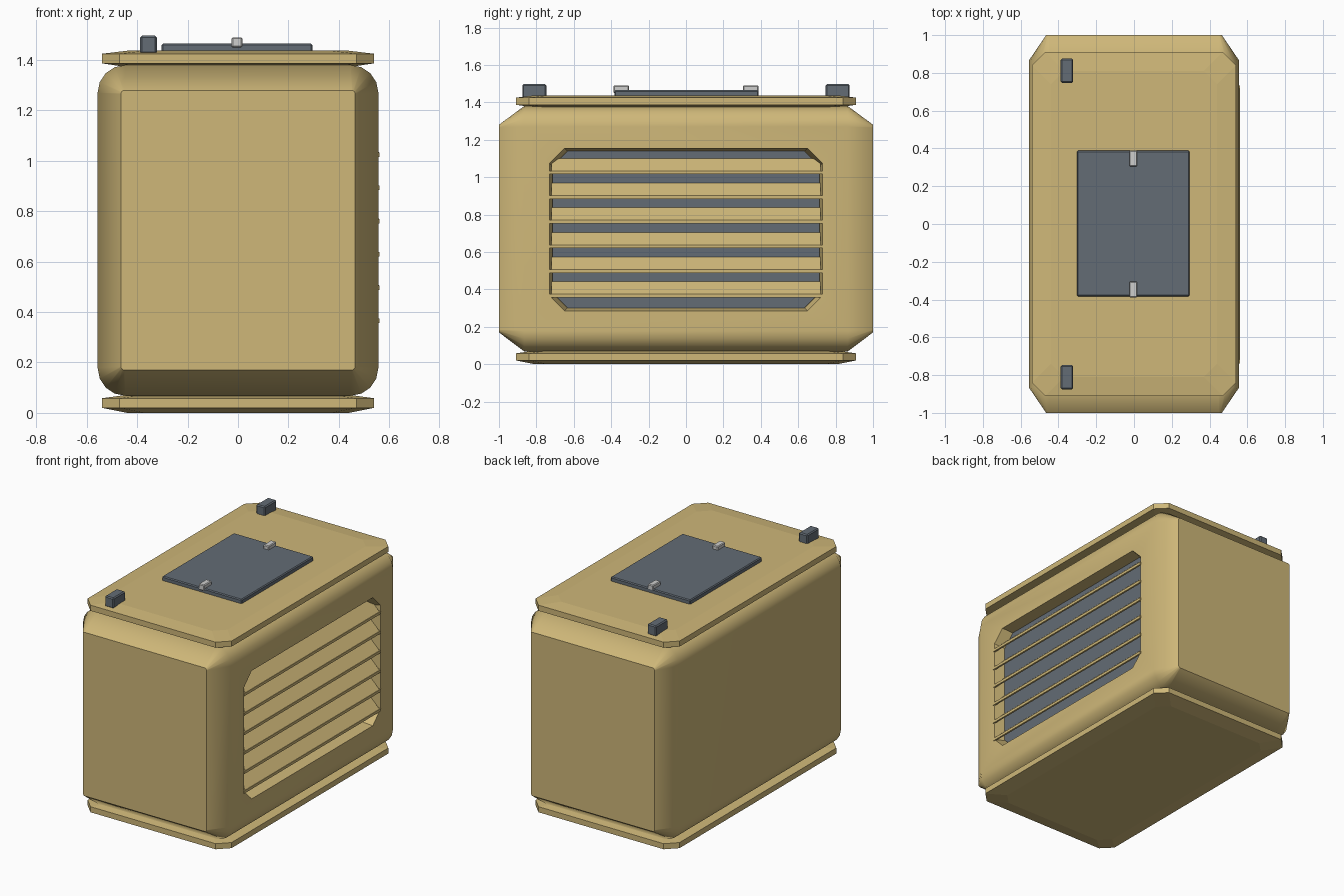
import bpy, bmesh, math
from mathutils import Vector

if "Cube" in bpy.data.objects:
    bpy.data.objects.remove(bpy.data.objects["Cube"])


def material(name, rgb):
    m = bpy.data.materials.new(name)
    m.diffuse_color = (*rgb, 1)
    m.use_nodes = True
    m.node_tree.nodes["Principled BSDF"].inputs["Base Color"].default_value = m.diffuse_color
    return m


SAND = material("sand paint", (0.62, 0.475, 0.19))
SLATE = material("slate grey", (0.125, 0.15, 0.178))
LIGHT = material("light metal", (0.62, 0.62, 0.61))


def finish(bm, name, mat):
    bmesh.ops.recalc_face_normals(bm, faces=bm.faces)
    me = bpy.data.meshes.new(name)
    bm.to_mesh(me)
    bm.free()
    me.materials.append(mat)
    ob = bpy.data.objects.new(name, me)
    bpy.context.collection.objects.link(ob)
    return ob


def add_loft(bm, rings):
    """Skin a list of equal-length point rings and cap both ends."""
    vs = [[bm.verts.new(p) for p in r] for r in rings]
    n = len(vs[0])
    for a, b in zip(vs, vs[1:]):
        for i in range(n):
            j = (i + 1) % n
            bm.faces.new((a[i], a[j], b[j], b[i]))
    bm.faces.new(vs[0])
    bm.faces.new(vs[-1][::-1])


def loft(name, rings, mat):
    bm = bmesh.new()
    add_loft(bm, rings)
    return finish(bm, name, mat)


def rounded(u0, u1, v0, v1, r, seg):
    """2D rectangle with rounded (or, with seg=1, cut) corners."""
    pts = []
    for k, (cu, cv) in enumerate([(u1 - r, v1 - r), (u0 + r, v1 - r),
                                  (u0 + r, v0 + r), (u1 - r, v0 + r)]):
        for s in range(seg + 1):
            a = math.pi / 2 * (k + s / seg)
            pts.append((cu + r * math.cos(a), cv + r * math.sin(a)))
    return pts


def box(name, x0, x1, y0, y1, z0, z1, mat, bevel):
    bm = bmesh.new()
    bmesh.ops.create_cube(bm, size=1)
    for v in bm.verts:
        v.co = Vector(((x0 + x1) / 2 + v.co.x * (x1 - x0),
                       (y0 + y1) / 2 + v.co.y * (y1 - y0),
                       (z0 + z1) / 2 + v.co.z * (z1 - z0)))
    bmesh.ops.bevel(bm, geom=bm.edges[:], offset=bevel, segments=1, affect='EDGES')
    return finish(bm, name, mat)


# Main housing: rounded long edges, chamfered towards both ends
rings = []
for y, x, z0, z1, r in [(-1, 0.465, 0.17, 1.28, 0.015), (-0.865, 0.557, 0.068, 1.38, 0.11),
                        (0.865, 0.557, 0.068, 1.38, 0.11), (1, 0.465, 0.17, 1.28, 0.015)]:
    rings.append([(u, y, v) for u, v in rounded(-x, x, z0, z1, r, 4)])
body = loft("housing", rings, SAND)

# Recess for the louvres on the right side
cut_rings = [[(x, u, v) for u, v in rounded(-0.73 + i, 0.73 - i, 0.285 + i, 1.155 - i, 0.08, 1)]
             for x, i in ((0.475, 0.015), (0.56, 0.0), (0.7, 0.0))]
cutter = loft("recess_cutter", cut_rings, SAND)
cutter.hide_render = True
bpy.context.view_layer.objects.active = body
mod = body.modifiers.new("recess", 'BOOLEAN')
mod.operation, mod.object, mod.solver = 'DIFFERENCE', cutter, 'EXACT'
bpy.ops.object.modifier_apply(modifier=mod.name)
bpy.data.objects.remove(cutter)
body.data.shade_smooth()
body.data.set_sharp_from_angle(angle=math.radians(40))
body.modifiers.new("flat sides", 'WEIGHTED_NORMAL').keep_sharp = True

# Dark panel behind the louvres
loft("louvre_backing", [[(x, u, v) for u, v in rounded(-0.714, 0.714, 0.301, 1.139, 0.08, 1)]
                        for x in (0.47, 0.484)], SLATE)

# Sloping louvre slats, each with a thin lip at its outer edge
bm = bmesh.new()
for i in range(6):
    z = 0.365 + i * 0.132
    blade = [(0.55, z - 0.008), (0.56, z - 0.008), (0.56, z + 0.008),
             (0.49, z + 0.076), (0.484, z + 0.068)]
    add_loft(bm, [[(x, y, zz) for x, zz in blade] for y in (-0.718, 0.718)])
    lip = [(0.55, z - 0.009), (0.562, z - 0.009), (0.562, z + 0.009), (0.55, z + 0.009)]
    add_loft(bm, [[(x, y, zz) for x, zz in lip] for y in (-0.738, 0.732)])
finish(bm, "louvre_slats", SAND)


# Top and bottom plates with thin tapered rims
def plate(name, levels):
    loft(name, [[(u, v, z) for u, v in rounded(-0.54 + i, 0.54 - i, -0.91 + i, 0.91 - i, 0.07, 1)]
                for z, i in levels], SAND)


plate("bottom_plate", [(0, 0.1), (0.02, 0), (0.058, 0), (0.072, 0.1)])
plate("top_plate", [(1.372, 0.1), (1.387, 0), (1.425, 0), (1.437, 0.1)])

# Hatch, its two latches, and the two corner blocks on the roof
box("roof_hatch", -0.303, 0.295, -0.383, 0.388, 1.43, 1.465, SLATE, 0.006)
for s, name in ((-1, "front"), (1, "rear")):
    box(name + "_latch", -0.025, 0.017, *sorted((s * 0.305, s * 0.388)), 1.45, 1.49, LIGHT, 0.005)
    box(name + "_roof_block", -0.388, -0.322, *sorted((s * 0.747, s * 0.875)),
        1.425, 1.497, SLATE, 0.007)
